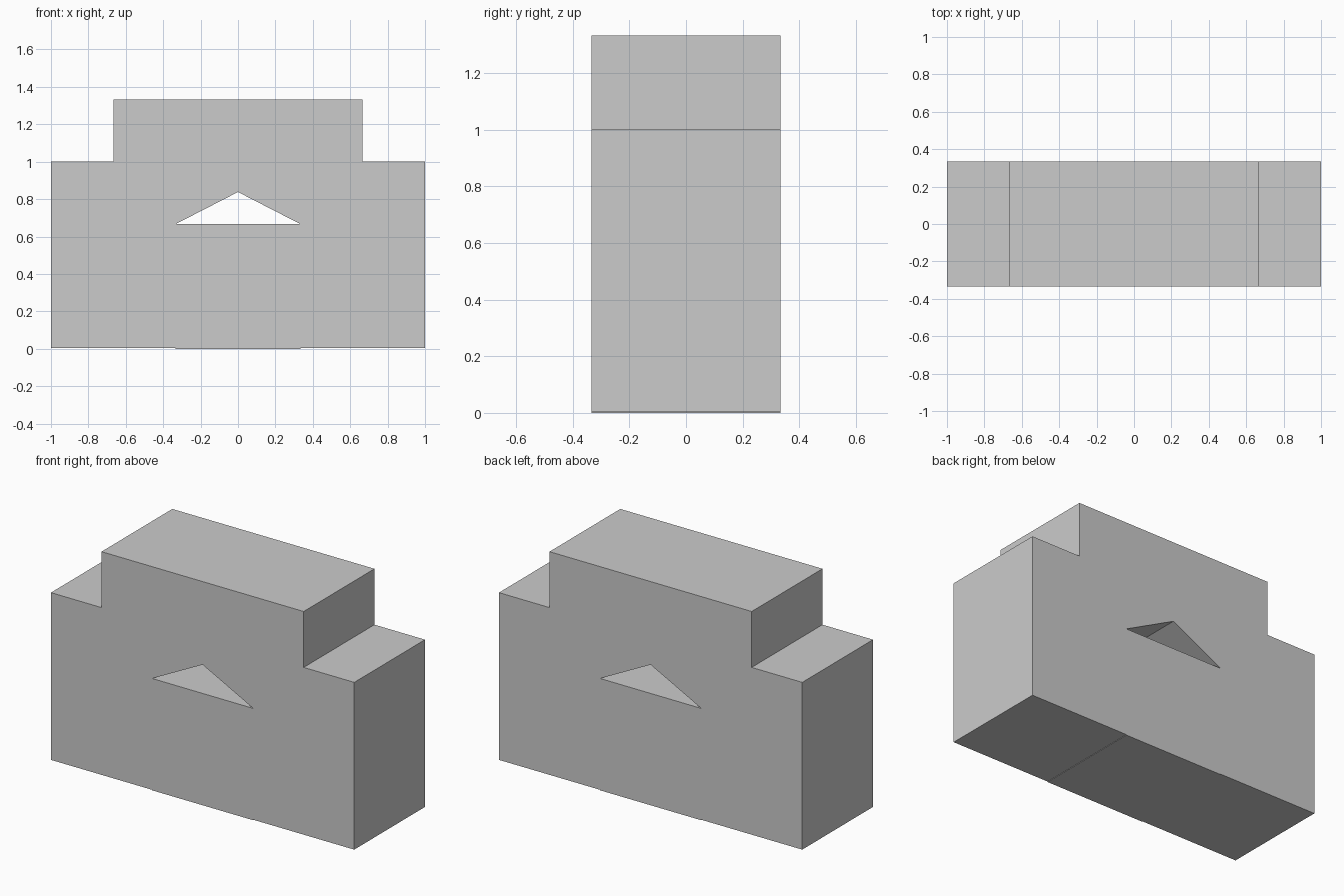
import bpy, bmesh

if "Cube" in bpy.data.objects:
    bpy.data.objects.remove(bpy.data.objects["Cube"])

HALF_DEPTH = 1 / 3
SILL = 0.003


def prism(name, profile, half_depth):
    """Extrude an x-z outline symmetrically along y."""
    bm = bmesh.new()
    face = bm.faces.new([bm.verts.new((x, -half_depth, z)) for x, z in profile])
    ext = bmesh.ops.extrude_face_region(bm, geom=[face])
    verts = [v for v in ext["geom"] if isinstance(v, bmesh.types.BMVert)]
    bmesh.ops.translate(bm, verts=verts, vec=(0, 2 * half_depth, 0))
    bmesh.ops.recalc_face_normals(bm, faces=bm.faces)
    mesh = bpy.data.meshes.new(name)
    bm.to_mesh(mesh)
    bm.free()
    obj = bpy.data.objects.new(name, mesh)
    bpy.context.collection.objects.link(obj)
    return obj


# Stepped wall with a hair-thin raised sill under the middle
half = [(1/3, 0), (1/3, SILL), (1, SILL), (1, 1), (2/3, 1), (2/3, 4/3)]
wall = prism("stepped_wall", half + [(-x, z) for x, z in reversed(half)], HALF_DEPTH)

# Triangular opening right through the wall
cutter = prism("opening_cutter", [(-1/3, 2/3), (1/3, 2/3), (0, 0.838)], 0.5)
cutter.hide_render = True
cutter.hide_viewport = True
cut = wall.modifiers.new("opening", "BOOLEAN")
cut.operation = "DIFFERENCE"
cut.solver = "EXACT"
cut.object = cutter
